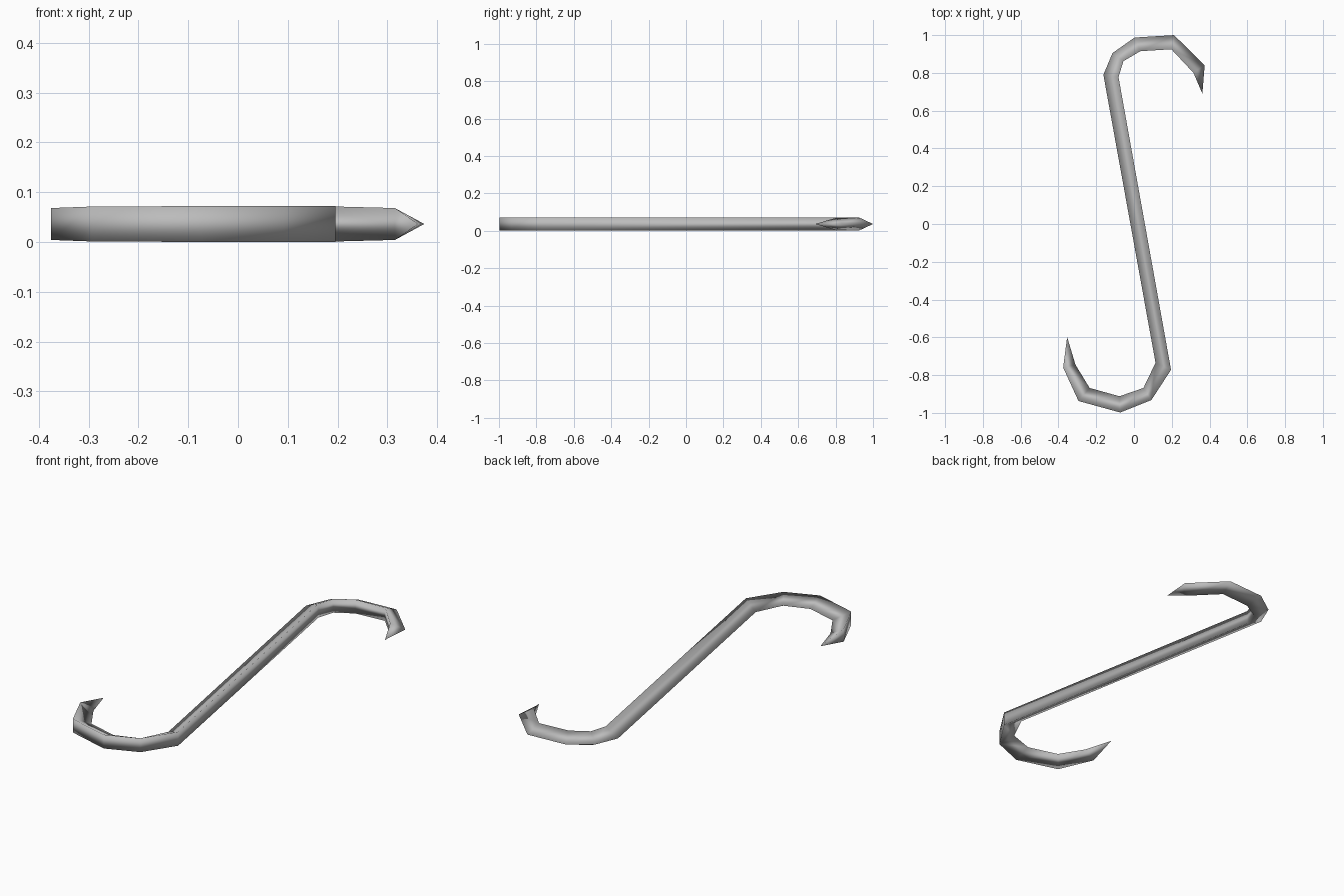
import bpy
import bmesh

cube = bpy.data.objects.get("Cube")
if cube:
    bpy.data.objects.remove(cube, do_unlink=True)

MID = 0.036  # height of the hook's centre plane

# Triangular sections along the wire: ridge x, y, flat side x, y, half height
sections = [
    (-0.31, -0.745, -0.375, -0.76, 0.032),
    (-0.235, -0.868, -0.294, -0.937, 0.035),
    (-0.077, -0.912, -0.073, -0.998, 0.036),
    (0.05, -0.868, 0.092, -0.932, 0.036),
    (0.114, -0.735, 0.196, -0.772, 0.036),
    (-0.162, 0.79, -0.082, 0.778, 0.036),
    (-0.114, 0.905, -0.056, 0.862, 0.036),
    (0.003, 0.987, 0.034, 0.915, 0.036),
    (0.212, 1.0, 0.198, 0.925, 0.035),
    (0.374, 0.84, 0.315, 0.8, 0.032),
]
tips = [(-0.354, -0.598, MID), (0.362, 0.69, MID)]

metal = bpy.data.materials.new("grey metal")
metal.use_nodes = True
grey = (0.5, 0.5, 0.5, 1)
metal.diffuse_color = grey
metal.node_tree.nodes["Principled BSDF"].inputs["Base Color"].default_value = grey

# Sweep the three-sided wire
bm = bmesh.new()
rings = []
for ax, ay, bx, by, h in sections:
    points = [(ax, ay, MID), (bx, by, MID - h), (bx, by, MID + h)]
    rings.append([bm.verts.new(p) for p in points])
for a, b in zip(rings, rings[1:]):
    for i in range(3):
        j = (i + 1) % 3
        bm.faces.new((a[i], a[j], b[j], b[i]))

# Close both ends with sharp points
for tip, ring in zip(tips, (rings[0], rings[-1])):
    point = bm.verts.new(tip)
    for i in range(3):
        bm.faces.new((point, ring[i], ring[(i + 1) % 3]))
bmesh.ops.recalc_face_normals(bm, faces=bm.faces)
for face in bm.faces:
    face.smooth = True

mesh = bpy.data.meshes.new("double_hook")
bm.to_mesh(mesh)
bm.free()
mesh.materials.append(metal)
hook = bpy.data.objects.new("double_hook", mesh)
bpy.context.collection.objects.link(hook)
